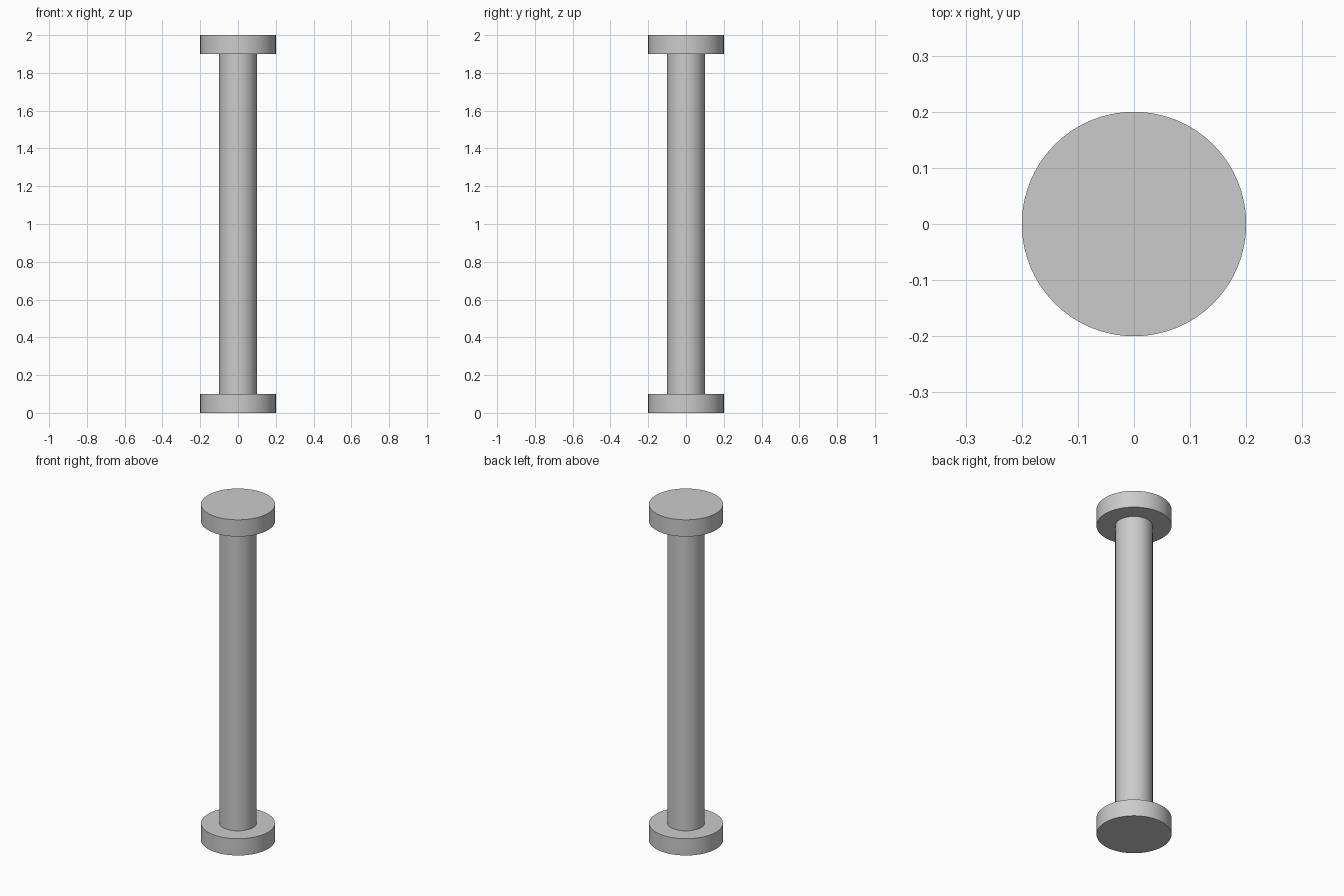
import bpy
import math

if "Cube" in bpy.data.objects:
    bpy.data.objects.remove(bpy.data.objects["Cube"])


def disc(name, radius, z0, z1):
    """Upright smooth cylinder between two heights."""
    bpy.ops.mesh.primitive_cylinder_add(
        vertices=64, radius=radius, depth=z1 - z0, location=(0, 0, (z0 + z1) / 2))
    obj = bpy.context.object
    obj.name = name
    bpy.ops.object.shade_smooth_by_angle(angle=math.radians(30))
    return obj


FLANGE_RADIUS, SHAFT_RADIUS = 0.2, 0.1
HEIGHT, THICKNESS = 2.0, 0.1

# End flanges
disc("bottom_flange", FLANGE_RADIUS, 0, THICKNESS)
disc("top_flange", FLANGE_RADIUS, HEIGHT - THICKNESS, HEIGHT)

# Shaft between the flanges
disc("shaft", SHAFT_RADIUS, THICKNESS, HEIGHT - THICKNESS)
